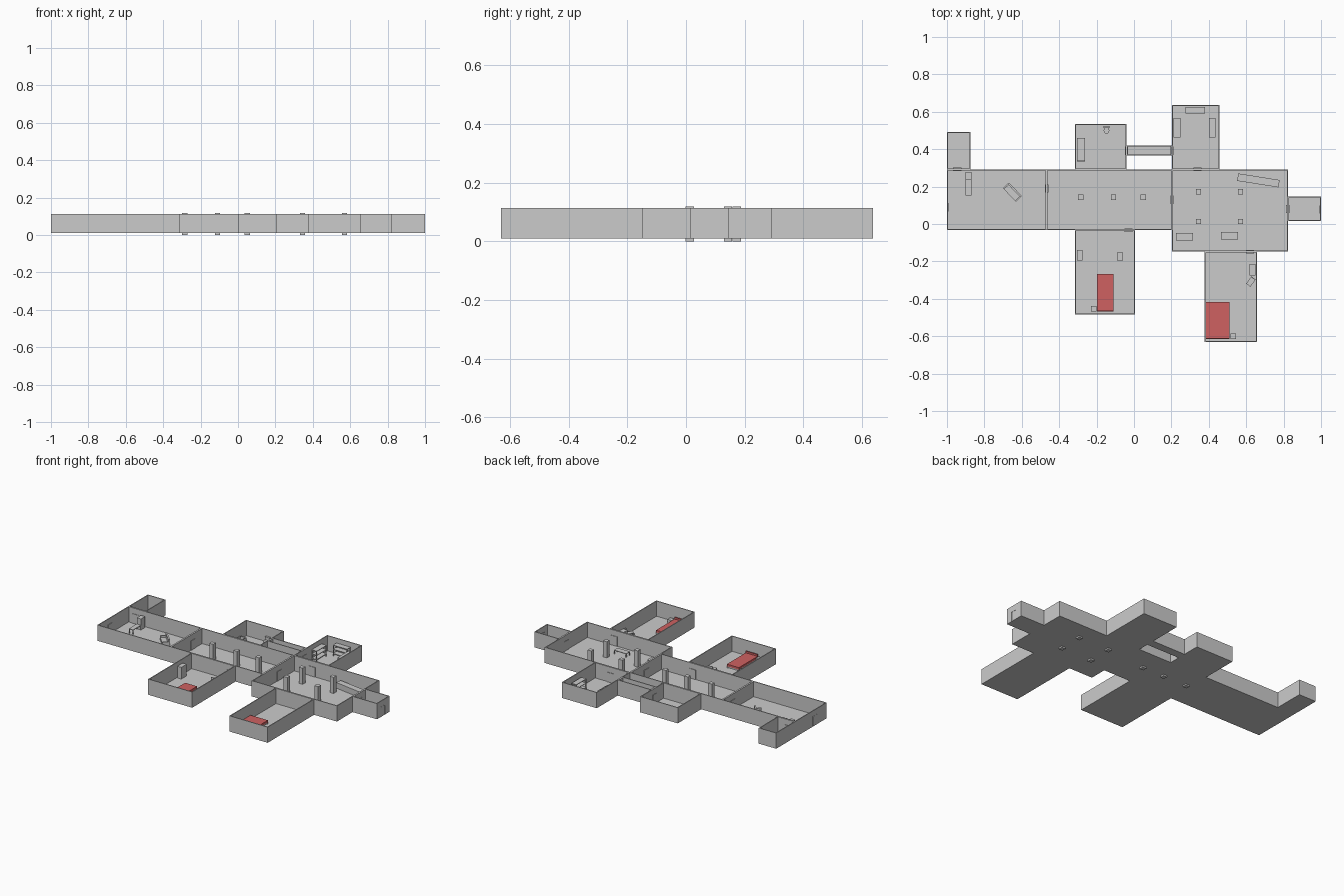
import bpy, bmesh
from math import radians
from mathutils import Matrix, Vector

if "Cube" in bpy.data.objects:
    bpy.data.objects.remove(bpy.data.objects["Cube"])

FLOOR, TOP = 0.01, 0.113
red = bpy.data.materials.new("red_fabric")
red.diffuse_color = (0.62, 0.12, 0.12, 1)
red.use_nodes = True
red.node_tree.nodes["Principled BSDF"].inputs["Base Color"].default_value = red.diffuse_color


def finish(bm, name, mat=None):
    bmesh.ops.recalc_face_normals(bm, faces=bm.faces)
    me = bpy.data.meshes.new(name)
    bm.to_mesh(me)
    bm.free()
    ob = bpy.data.objects.new(name, me)
    bpy.context.collection.objects.link(ob)
    if mat:
        me.materials.append(mat)
    return ob


def parts(name, boxes, at=(0, 0), angle=0, mat=None):
    """One object from boxes given as (x0, x1, y0, y1, z0, z1), turned and placed."""
    bm = bmesh.new()
    for x0, x1, y0, y1, z0, z1 in boxes:
        m = Matrix.Translation(((x0 + x1) / 2, (y0 + y1) / 2, (z0 + z1) / 2))
        m = m @ Matrix.Diagonal((x1 - x0, y1 - y0, z1 - z0, 1))
        bmesh.ops.create_cube(bm, size=1, matrix=m)
    bm.transform(Matrix.Translation((*at, 0)) @ Matrix.Rotation(radians(angle), 4, 'Z'))
    return finish(bm, name, mat)


def tray(name, x0, x1, y0, y1, z0=FLOOR, z1=TOP, t=0.008, base=0.003):
    """Open-topped box: a room shell or a bathtub."""
    bm = bmesh.new()
    m = Matrix.Translation(((x0 + x1) / 2, (y0 + y1) / 2, (z0 + z1) / 2))
    m = m @ Matrix.Diagonal((x1 - x0, y1 - y0, z1 - z0, 1))
    bmesh.ops.create_cube(bm, size=1, matrix=m)
    top = max(bm.faces, key=lambda f: f.calc_center_median().z)
    bmesh.ops.inset_region(bm, faces=[top], thickness=t)
    ret = bmesh.ops.extrude_discrete_faces(bm, faces=[top])
    bmesh.ops.translate(bm, verts=ret['faces'][0].verts, vec=(0, 0, z0 + base - z1))
    return finish(bm, name)


# Room shells
rooms = {
    "west_room": (-1.0, -0.467, -0.033, 0.292),
    "middle_hall": (-0.467, 0.203, -0.033, 0.292),
    "east_hall": (0.203, 0.823, -0.148, 0.292),
    "entry_porch": (0.823, 1.0, 0.015, 0.147),
    "west_closet": (-1.0, -0.873, 0.292, 0.492),
    "bathroom": (-0.315, -0.04, 0.292, 0.535),
    "corridor": (-0.04, 0.203, 0.365, 0.42),
    "storage_room": (0.203, 0.457, 0.292, 0.637),
    "bedroom_one": (-0.315, 0.005, -0.483, -0.033),
    "bedroom_two": (0.378, 0.657, -0.63, -0.148),
}
for name, ext in rooms.items():
    tray(name, *ext)

# Pillars
for i, (x, y) in enumerate([(-0.285, 0.143), (-0.11, 0.143), (0.05, 0.143),
                            (0.345, 0.173), (0.57, 0.173), (0.345, 0.013), (0.57, 0.013)]):
    parts(f"pillar_{i}", [(-0.014, 0.014, -0.014, 0.014, 0.0, 0.119)], (x, y))

# Doors: leaf plus raised frame, seen on both sides of the wall
doors = [(-0.467, 0.19, 90, 0.009), (0.203, 0.13, 90, 0.009), (0.823, 0.08, 90, 0.009),
         (-0.04, 0.392, 90, 0.009), (0.203, 0.392, 90, 0.009), (0.34, 0.292, 0, 0.009),
         (0.62, -0.148, 0, 0.009), (-0.03, -0.033, 0, 0.009), (-0.945, 0.292, 0, 0.009),
         (0.996, 0.077, 90, 0.005), (-0.996, 0.09, 90, 0.005)]
for i, (x, y, a, d) in enumerate(doors):
    f = d - 0.001
    parts(f"door_{i}", [(-0.018, 0.018, -f, f, FLOOR, 0.072),
                        (-0.022, -0.018, -d, d, FLOOR, 0.076),
                        (0.018, 0.022, -d, d, FLOOR, 0.076),
                        (-0.018, 0.018, -d, d, 0.072, 0.076)], (x, y), a)


def table(name, w, d, h, at, angle=0, t=0.004, leg=0.005, levels=()):
    """Top on four legs, with optional extra shelf levels."""
    a, b = w / 2, d / 2
    boxes = [(-a, a, -b, b, z - t, z) for z in (h, *levels)]
    for sx in (-1, 1):
        for sy in (-1, 1):
            x, y = sorted((sx * a, sx * (a - leg))), sorted((sy * b, sy * (b - leg)))
            boxes.append((*x, *y, FLOOR, h))
    return parts(name, boxes, at, angle)


# Storage shelves
for i, (x, y, a) in enumerate([(0.328, 0.608, 0), (0.23, 0.515, 90), (0.418, 0.515, 90)]):
    table(f"shelf_rack_{i}", 0.103, 0.036, 0.085, (x, y), a, levels=(0.03, 0.058))

# Reception counter and benches in the east hall
parts("counter", [(-0.112, 0.112, -0.02, 0.02, FLOOR, 0.05)], (0.665, 0.233), -9)
for i, (x, y) in enumerate([(0.27, -0.068), (0.51, -0.063)]):
    table(f"bench_{i}", 0.09, 0.038, 0.038, (x, y))

# West room desk, cabinet and fallen sofa
parts("cabinet", [(-0.015, 0.015, -0.02, 0.022, FLOOR, 0.085)], (-0.885, 0.255))
table("desk", 0.082, 0.031, 0.045, (-0.885, 0.193), 90)
parts("sofa", [(-0.05, 0.05, -0.022, 0.022, FLOOR, 0.028),
               (-0.05, 0.05, 0.012, 0.022, 0.028, 0.055),
               (-0.05, -0.042, -0.022, 0.012, 0.028, 0.04),
               (0.042, 0.05, -0.022, 0.012, 0.028, 0.04)], (-0.65, 0.17), -46)


# Beds: grey frame, red mattress and headboard, bedside table
def bed(tag, x0, x1, y0, y1, side_x):
    parts(f"bed_frame_{tag}", [(x0, x1, y0, y1, 0.017, 0.024)]
          + [(x, x + 0.006, y, y + 0.006, FLOOR, 0.017)
             for x in (x0, x1 - 0.006) for y in (y0, y1 - 0.006)])
    parts(f"mattress_{tag}", [(x0, x1, y0 + 0.006, y1, 0.024, 0.038),
                              (x0, x1, y0, y0 + 0.006, 0.024, 0.05)], mat=red)
    parts(f"nightstand_{tag}", [(-0.015, 0.015, -0.014, 0.014, FLOOR, 0.036)],
          (side_x, y0 + 0.015))


bed("one", -0.197, -0.11, -0.468, -0.268, -0.216)
bed("two", 0.385, 0.51, -0.615, -0.418, 0.53)

# Bedroom wardrobes, dresser and chairs
parts("wardrobe", [(-0.014, 0.014, -0.028, 0.028, FLOOR, 0.09)], (-0.29, -0.167))
parts("dresser", [(-0.016, 0.016, -0.03, 0.03, FLOOR, 0.065)], (0.633, -0.245))


def chair(name, at, angle):
    s = 0.014
    legs = [(x, x + 0.004, y, y + 0.004, FLOOR, 0.03)
            for x in (-s, s - 0.004) for y in (-s - 0.01, s + 0.006)]
    parts(name, legs + [(-s, s, -s - 0.01, s + 0.01, 0.03, 0.034),
                        (-s, s, s + 0.006, s + 0.01, 0.034, 0.06)], at, angle)


chair("chair_one", (-0.075, -0.173), 0)
chair("chair_two", (0.625, -0.308), -35)

# Bathroom tub and toilet
tray("bathtub", -0.305, -0.262, 0.335, 0.46, FLOOR, 0.04, t=0.005, base=0.006)
bm = bmesh.new()
for r1, r2, z0, z1 in ((0.009, 0.014, FLOOR, 0.03), (0.015, 0.015, 0.03, 0.033)):
    m = Matrix.Translation((-0.147, 0.5, (z0 + z1) / 2)) @ Matrix.Diagonal((1, 1.25, 1, 1))
    bmesh.ops.create_cone(bm, cap_ends=True, segments=16, radius1=r1, radius2=r2,
                          depth=z1 - z0, matrix=m)
finish(bm, "toilet_bowl")
parts("toilet_tank", [(-0.016, 0.016, 0.512, 0.525, 0.026, 0.052)], (-0.147, 0))
